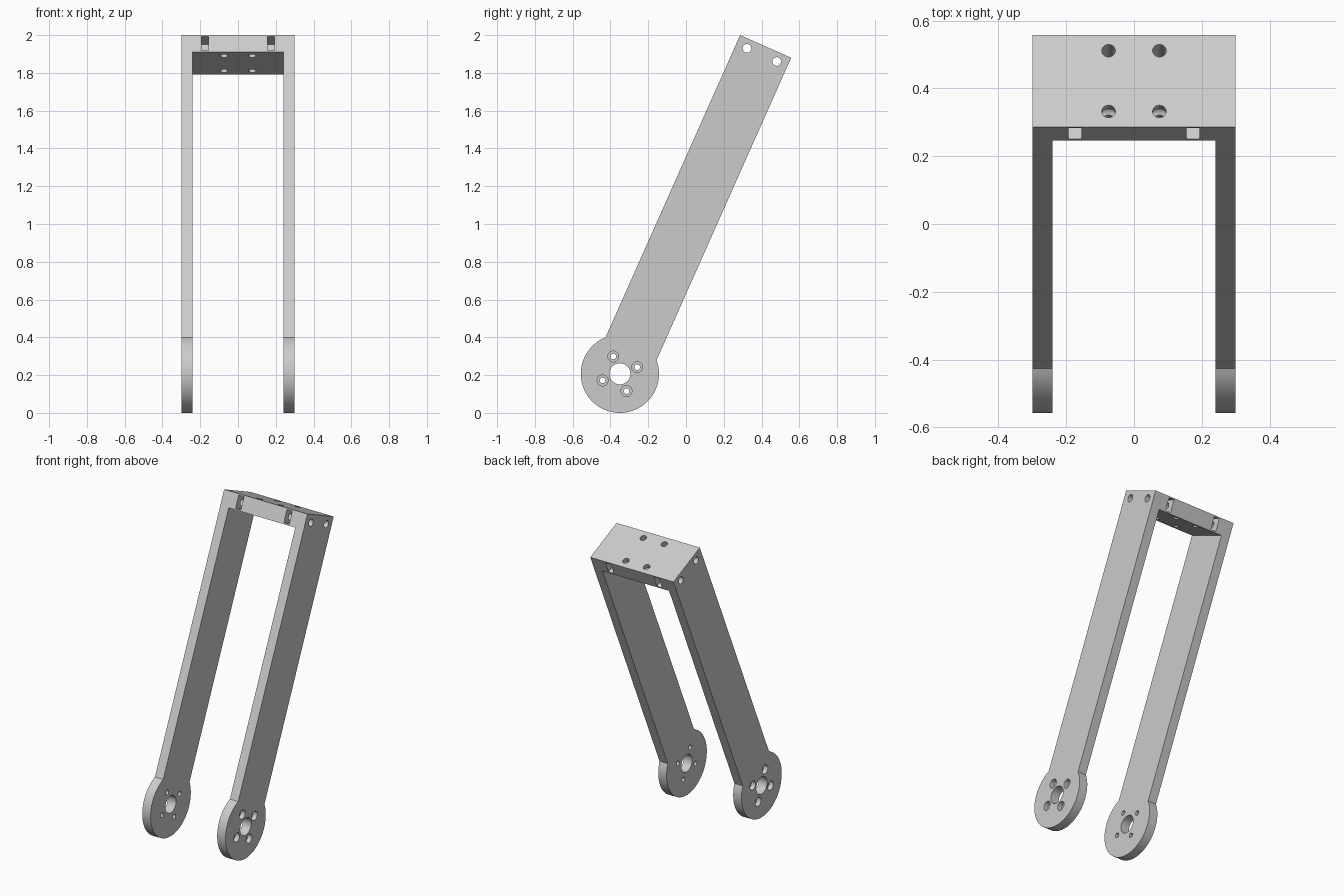
import bpy, bmesh, math
from mathutils import Matrix, Vector

cube = bpy.data.objects.get("Cube")
if cube:
    bpy.data.objects.remove(cube, do_unlink=True)

# Main sizes; built upright (z along the arms), tilted at the end
HALF_X, THICK = 0.30, 0.06
HALF_W, TOP, BAR = 0.148, 1.897, 0.098
DISC_R = 0.207
TILT = math.radians(24)
MID = TOP - BAR / 2

grey = bpy.data.materials.new("light grey")
grey.use_nodes = True
colour = (0.6, 0.6, 0.6, 1)
grey.diffuse_color = colour
grey.node_tree.nodes["Principled BSDF"].inputs["Base Color"].default_value = colour


def add_object(name, bm):
    bmesh.ops.recalc_face_normals(bm, faces=bm.faces)
    mesh = bpy.data.meshes.new(name)
    bm.to_mesh(mesh)
    bm.free()
    obj = bpy.data.objects.new(name, mesh)
    bpy.context.collection.objects.link(obj)
    mesh.materials.append(grey)
    return obj


# Side outline: round pivot end running into a straight arm, extruded full width
bm = bmesh.new()
join = math.asin(HALF_W / DISC_R)
steps = 72
angles = [join + (2 * math.pi - 2 * join) * i / steps for i in range(steps + 1)]
outline = [(DISC_R * math.sin(a), DISC_R * math.cos(a)) for a in angles]
outline += [(-HALF_W, TOP), (HALF_W, TOP)]
face = bm.faces.new([bm.verts.new((-HALF_X, y, z)) for y, z in outline])
ext = bmesh.ops.extrude_face_region(bm, geom=[face])
verts = [g for g in ext["geom"] if isinstance(g, bmesh.types.BMVert)]
bmesh.ops.translate(bm, verts=verts, vec=(2 * HALF_X, 0, 0))
frame = add_object("fork_frame", bm)

cutters = []


def finish_cutter(name, bm):
    cutter = add_object(name, bm)
    cutter.hide_render = True
    cutters.append(cutter)
    mod = frame.modifiers.new(name, 'BOOLEAN')
    mod.operation, mod.solver, mod.object = 'DIFFERENCE', 'EXACT', cutter


def cut_box(name, centre, size):
    bm = bmesh.new()
    bmesh.ops.create_cube(bm, size=1, matrix=Matrix.Translation(centre) @ Matrix.Diagonal((*size, 1)))
    finish_cutter(name, bm)


def cut_hole(name, centre, radius, length, axis='X', sides=32):
    bm = bmesh.new()
    turn = Matrix.Rotation(math.pi / 2, 4, 'Y') if axis == 'X' else Matrix()
    bmesh.ops.create_cone(bm, cap_ends=True, segments=sides, radius1=radius, radius2=radius,
                          depth=length, matrix=Matrix.Translation(centre) @ turn)
    finish_cutter(name, bm)


# Gap between the two arms, below the crossbar
low = -0.5
cut_box("arm_gap", (0, 0, (TOP - BAR + low) / 2),
        (2 * (HALF_X - THICK), 1, TOP - BAR - low))

# Pivot hole and ring of recessed bolt holes in both discs
cut_hole("pivot_hole", (0, 0, 0), 0.056, 1, sides=48)
for i in range(4):
    a = math.pi / 4 + i * math.pi / 2
    y, z = 0.098 * math.sin(a), 0.098 * math.cos(a)
    cut_hole("bolt_hole", (0, y, z), 0.015, 1)
    for side in (-1, 1):
        cut_hole("bolt_recess", (side * (HALF_X + 0.01), y, z), 0.029, 0.08)

# Crossbar: cross holes, nut slots front and back, vertical holes
for s in (-1, 1):
    cut_hole("cross_hole", (0, s * 0.086, MID), 0.023, 1)
    for side in (-1, 1):
        cut_box("nut_slot", (side * 0.174, s * 0.124, MID), (0.038, 0.152, 0.08))
        cut_hole("mounting_hole", (side * 0.075, s * 0.098, MID), 0.02, 0.3, 'Z')

# Apply the cuts and remove the cutters
bpy.ops.object.select_all(action='DESELECT')
bpy.context.view_layer.objects.active = frame
frame.select_set(True)
for mod in list(frame.modifiers):
    bpy.ops.object.modifier_apply(modifier=mod.name)
for cutter in cutters:
    bpy.data.objects.remove(cutter, do_unlink=True)

# Lean the fork back and stand it on the ground
frame.data.transform(Matrix.Translation(Vector((0, -0.35, DISC_R))) @ Matrix.Rotation(-TILT, 4, 'X'))
bpy.ops.object.shade_smooth_by_angle(angle=math.radians(30))
